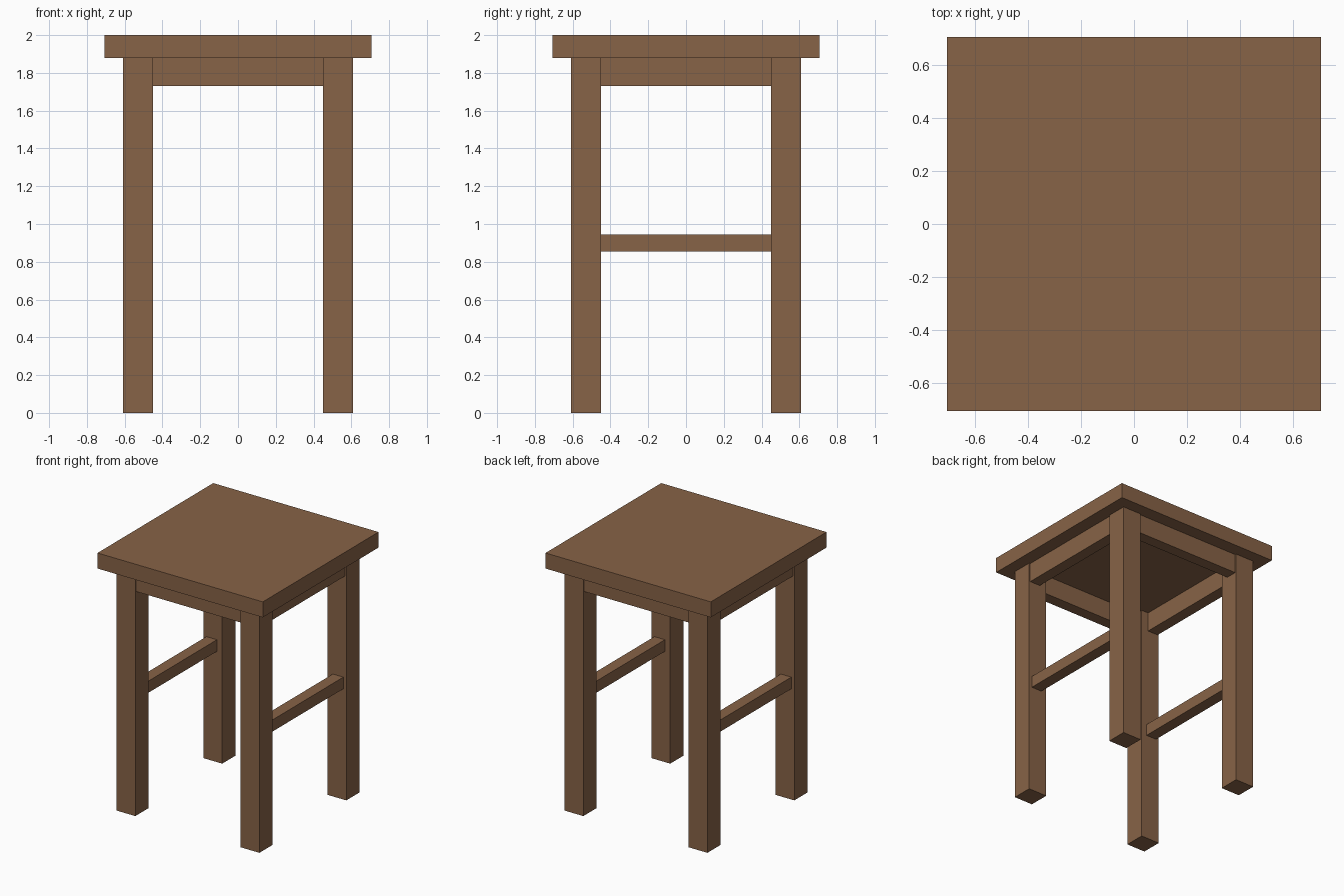
import bpy

if "Cube" in bpy.data.objects:
    bpy.data.objects.remove(bpy.data.objects["Cube"])

wood = bpy.data.materials.new("brown_wood")
wood.diffuse_color = (0.245, 0.125, 0.063, 1.0)
wood.use_nodes = True
wood.node_tree.nodes["Principled BSDF"].inputs["Base Color"].default_value = wood.diffuse_color


def box(name, lo, hi):
    """Axis-aligned box between two corners."""
    bpy.ops.mesh.primitive_cube_add(size=1)
    ob = bpy.context.object
    ob.name = name
    for v in ob.data.vertices:
        v.co = [(l + h) / 2 + c * (h - l) for c, l, h in zip(v.co, lo, hi)]
    ob.data.materials.append(wood)
    return ob


TOP, SEAT_Z = 2.0, 1.88
LEG_IN, LEG_OUT = 0.45, 0.61


def span(sign, a, b):
    """Mirror the interval a..b to the given side."""
    return sorted((sign * a, sign * b))


# Seat slab
box("seat", (-0.706, -0.706, SEAT_Z), (0.706, 0.706, TOP))

# Four square legs
for sx, side in ((-1, "left"), (1, "right")):
    x0, x1 = span(sx, LEG_IN, LEG_OUT)
    for sy, end in ((-1, "front"), (1, "back")):
        y0, y1 = span(sy, LEG_IN, LEG_OUT)
        box(f"{end}_{side}_leg", (x0, y0, 0), (x1, y1, SEAT_Z))

# Aprons under the seat, slightly set back from the leg faces
for s, side, end in ((-1, "left", "front"), (1, "right", "back")):
    a, b = span(s, 0.51, 0.60)
    box(f"{end}_apron", (-LEG_IN, a, 1.73), (LEG_IN, b, SEAT_Z))
    box(f"{side}_apron", (a, -LEG_IN, 1.73), (b, LEG_IN, SEAT_Z))

    # Side stretcher, left and right only
    a, b = span(s, 0.495, 0.585)
    box(f"{side}_stretcher", (a, -LEG_IN, 0.855), (b, LEG_IN, 0.945))
